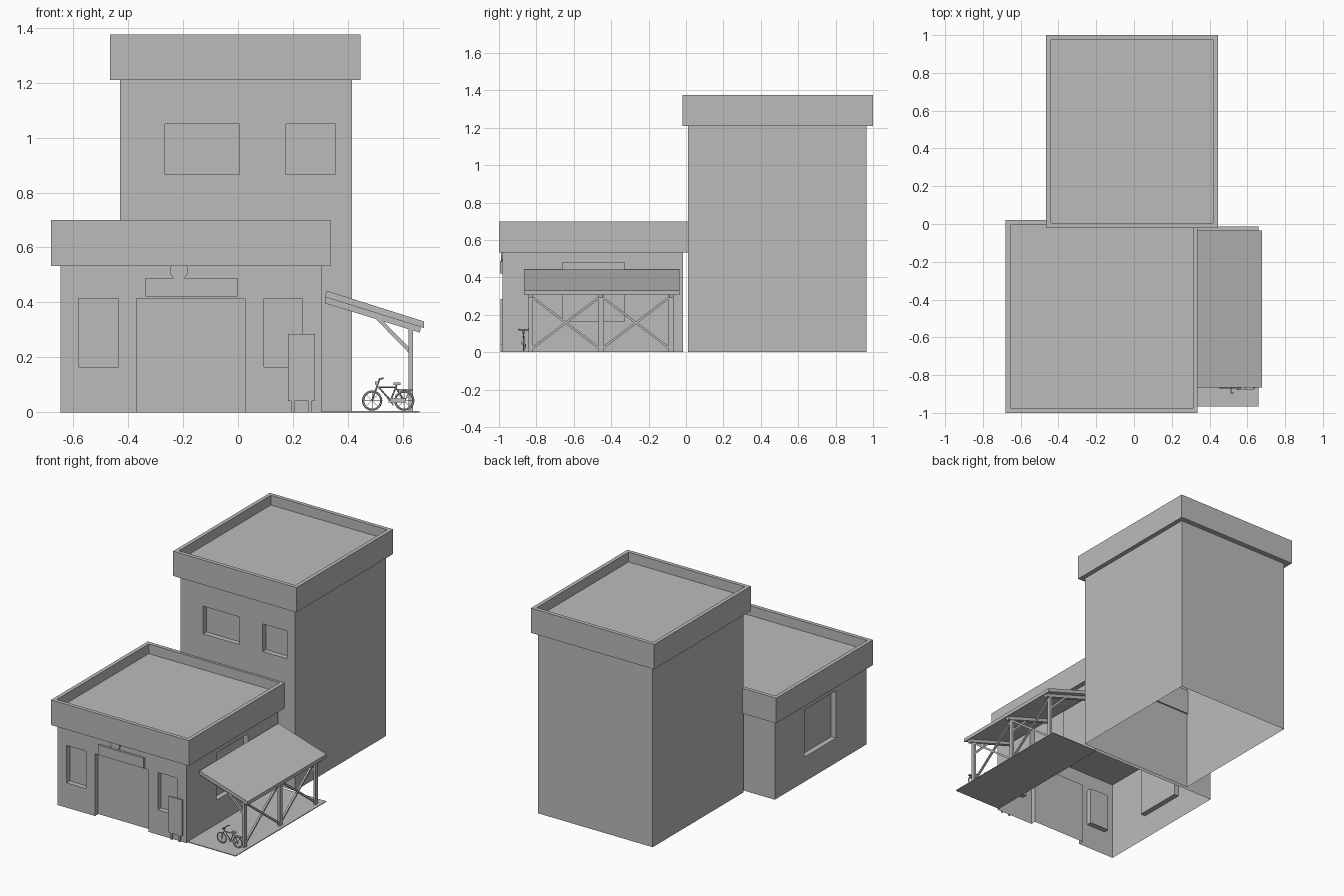
import bpy, bmesh, math
from mathutils import Vector

if "Cube" in bpy.data.objects:
    bpy.data.objects.remove(bpy.data.objects["Cube"])

GREY = (0.5, 0.5, 0.5, 1)
grey = bpy.data.materials.new("plain_grey")
grey.use_nodes = True
grey.diffuse_color = GREY
grey.node_tree.nodes["Principled BSDF"].inputs["Base Color"].default_value = GREY


def make(name, bm):
    bmesh.ops.recalc_face_normals(bm, faces=bm.faces[:])
    mesh = bpy.data.meshes.new(name)
    bm.to_mesh(mesh)
    bm.free()
    mesh.materials.append(grey)
    obj = bpy.data.objects.new(name, mesh)
    bpy.context.collection.objects.link(obj)
    return obj


def box_bm(x, y, z):
    bm = bmesh.new()
    bmesh.ops.create_cube(bm, size=1)
    for v in bm.verts:
        v.co = [r[0] if c < 0 else r[1] for c, r in zip(v.co, (x, y, z))]
    return bm


def box(name, x, y, z):
    return make(name, box_bm(x, y, z))


def bar(name, a, b, width, sides=4):
    """Straight bar between two points, square or round."""
    a, b = Vector(a), Vector(b)
    bm = bmesh.new()
    if sides == 4:
        bmesh.ops.create_cube(bm, size=1)
        bmesh.ops.scale(bm, vec=(width, width, (b - a).length), verts=bm.verts)
    else:
        bmesh.ops.create_cone(bm, cap_ends=True, segments=sides, radius1=width / 2,
                              radius2=width / 2, depth=(b - a).length)
    obj = make(name, bm)
    obj.rotation_mode = "QUATERNION"
    obj.rotation_quaternion = (b - a).to_track_quat("Z", "Y")
    obj.location = (a + b) / 2
    return obj


def prism(name, profile, y0, y1):
    """Front profile in x and z, extruded along y."""
    bm = bmesh.new()
    face = bm.faces.new([bm.verts.new((x, y0, z)) for x, z in profile])
    ext = bmesh.ops.extrude_face_region(bm, geom=[face])["geom"]
    bmesh.ops.translate(bm, vec=(0, y1 - y0, 0),
                        verts=[g for g in ext if isinstance(g, bmesh.types.BMVert)])
    return make(name, bm)


def walls(name, x, y, z, openings):
    """Open-bottomed wall shell with recessed openings."""
    shell = box(name, x, y, z)
    for opening in openings:
        cutter = box("opening_cutter", *opening)
        cutter.hide_render = True
        mod = shell.modifiers.new("recess", "BOOLEAN")
        mod.operation, mod.solver, mod.object = "DIFFERENCE", "EXACT", cutter
        bpy.context.view_layer.objects.active = shell
        bpy.ops.object.modifier_apply(modifier=mod.name)
        bpy.data.objects.remove(cutter)
    bm = bmesh.new()
    bm.from_mesh(shell.data)
    floor = [f for f in bm.faces if all(abs(v.co.z) < 0.001 for v in f.verts)]
    bmesh.ops.delete(bm, geom=floor, context="FACES")
    bm.to_mesh(shell.data)
    bm.free()


def parapet(name, x, y, z, rim, depth):
    """Flat roof slab with a raised rim."""
    bm = box_bm(x, y, z)
    bmesh.ops.recalc_face_normals(bm, faces=bm.faces[:])
    top = max(bm.faces, key=lambda f: f.calc_center_median().z)
    bmesh.ops.inset_region(bm, faces=[top], thickness=rim)
    new = bmesh.ops.extrude_discrete_faces(bm, faces=[top])["faces"][0]
    bmesh.ops.translate(bm, vec=(0, 0, -depth), verts=new.verts[:])
    make(name, bm)


# Front hall: door, two front windows and one window in each side
R = 0.035
front = (-1.1, -0.98 + R)
sill, side_y, side_z = (0.165, 0.415), (-0.66, -0.33), (0.165, 0.48)
walls("hall_walls", (-0.645, 0.305), (-0.98, -0.015), (0, 0.532), [
    ((-0.58, -0.435), front, sill),
    ((0.095, 0.235), front, sill),
    ((-0.37, 0.025), front, (-0.1, 0.415)),
    ((0.305 - R, 0.4), side_y, side_z),
    ((-0.75, -0.645 + R), side_y, side_z)])
parapet("hall_roof", (-0.68, 0.337), (-1, 0.02), (0.532, 0.70), 0.036, 0.065)

# Rear tower with two upper windows
upper = (0.865, 1.05)
walls("tower_walls", (-0.43, 0.415), (0.01, 0.965), (0, 1.21), [
    ((-0.265, 0.005), (-0.1, 0.01 + R), upper),
    ((0.175, 0.355), (-0.1, 0.01 + R), upper)])
parapet("tower_roof", (-0.465, 0.445), (-0.02, 1), (1.21, 1.375), 0.036, 0.065)

# Panel and disc above the door
box("door_panel", (-0.337, -0.002), (-0.994, -0.978), (0.422, 0.489))
bar("door_disc", (-0.215, -0.99, 0.516), (-0.215, -0.978, 0.516), 0.066, 24)

# Notice board by the right window
box("notice_board", (0.182, 0.28), (-0.992, -0.982), (0.042, 0.285))
for x in (0.195, 0.255):
    box("notice_board_leg", (x, x + 0.012), (-0.992, -0.982), (0, 0.045))

# Paved strip and sloping shelter roof
box("paving", (0.305, 0.66), (-0.967, -0.012), (0, 0.005))
prism("shelter_roof", [(0.322, 0.443), (0.677, 0.331), (0.677, 0.307), (0.316, 0.42)],
      -0.865, -0.035)

# Shelter frame: rafters, posts, knee braces and crossed side braces
posts = (-0.83, -0.455, -0.08)
for y in posts:
    prism("rafter", [(0.317, 0.42), (0.665, 0.311), (0.662, 0.29), (0.317, 0.397)],
          y - 0.012, y + 0.012)
    box("post", (0.621, 0.637), (y - 0.013, y + 0.013), (0.004, 0.31))
    bar("knee_brace", (0.508, y, 0.343), (0.628, y, 0.22), 0.014)
for y0, y1 in zip(posts, posts[1:]):
    bar("cross_brace_up", (0.627, y0, 0.015), (0.627, y1, 0.3), 0.012)
    bar("cross_brace_down", (0.631, y0, 0.3), (0.631, y1, 0.015), 0.012)

# Bicycle
Y = -0.868
front_hub, rear_hub = (0.488, 0.043), (0.605, 0.043)
crank, seat, head = (0.555, 0.042), (0.573, 0.092), (0.512, 0.092)


def tube(name, a, b, width=0.006):
    return bar(name, (a[0], Y, a[1]), (b[0], Y, b[1]), width, 8)


for label, hub in (("front", front_hub), ("rear", rear_hub)):
    bpy.ops.mesh.primitive_torus_add(major_radius=0.033, minor_radius=0.004,
                                     major_segments=24, minor_segments=6,
                                     location=(hub[0], Y, hub[1]),
                                     rotation=(math.pi / 2, 0, 0))
    wheel = bpy.context.object
    wheel.name = label + "_wheel"
    wheel.data.materials.append(grey)
    bpy.ops.object.shade_smooth_by_angle()
    for i in range(4):
        a = i * math.pi / 4
        dx, dz = 0.032 * math.cos(a), 0.032 * math.sin(a)
        tube(label + "_spoke", (hub[0] - dx, hub[1] - dz), (hub[0] + dx, hub[1] + dz), 0.0012)

tube("fork", front_hub, (0.514, 0.118))
tube("top_tube", head, seat)
tube("down_tube", head, crank)
tube("seat_tube", crank, (0.579, 0.105))
tube("chain_stay", crank, rear_hub)
tube("seat_stay", seat, rear_hub)
box("chain_guard", (0.548, 0.61), (Y - 0.008, Y - 0.005), (0.036, 0.05))
box("saddle", (0.565, 0.592), (Y - 0.008, Y + 0.008), (0.1, 0.108))
box("luggage_rack", (0.582, 0.636), (Y - 0.008, Y + 0.008), (0.08, 0.085))
tube("rack_stay", (0.628, 0.082), rear_hub, 0.003)
bar("handlebar", (0.514, Y - 0.028, 0.12), (0.514, Y + 0.028, 0.12), 0.006, 8)
for side in (-1, 1):
    y = Y + side * 0.026
    bar("handle_grip", (0.511, y, 0.12), (0.53, y, 0.125), 0.006, 8)
    bar("pedal_crank", (0.555, Y + side * 0.01, 0.042),
        (0.555 + side * 0.01, Y + side * 0.01, 0.042 - side * 0.016), 0.004, 6)
box("headlamp", (0.498, 0.51), (Y - 0.005, Y + 0.005), (0.101, 0.113))
